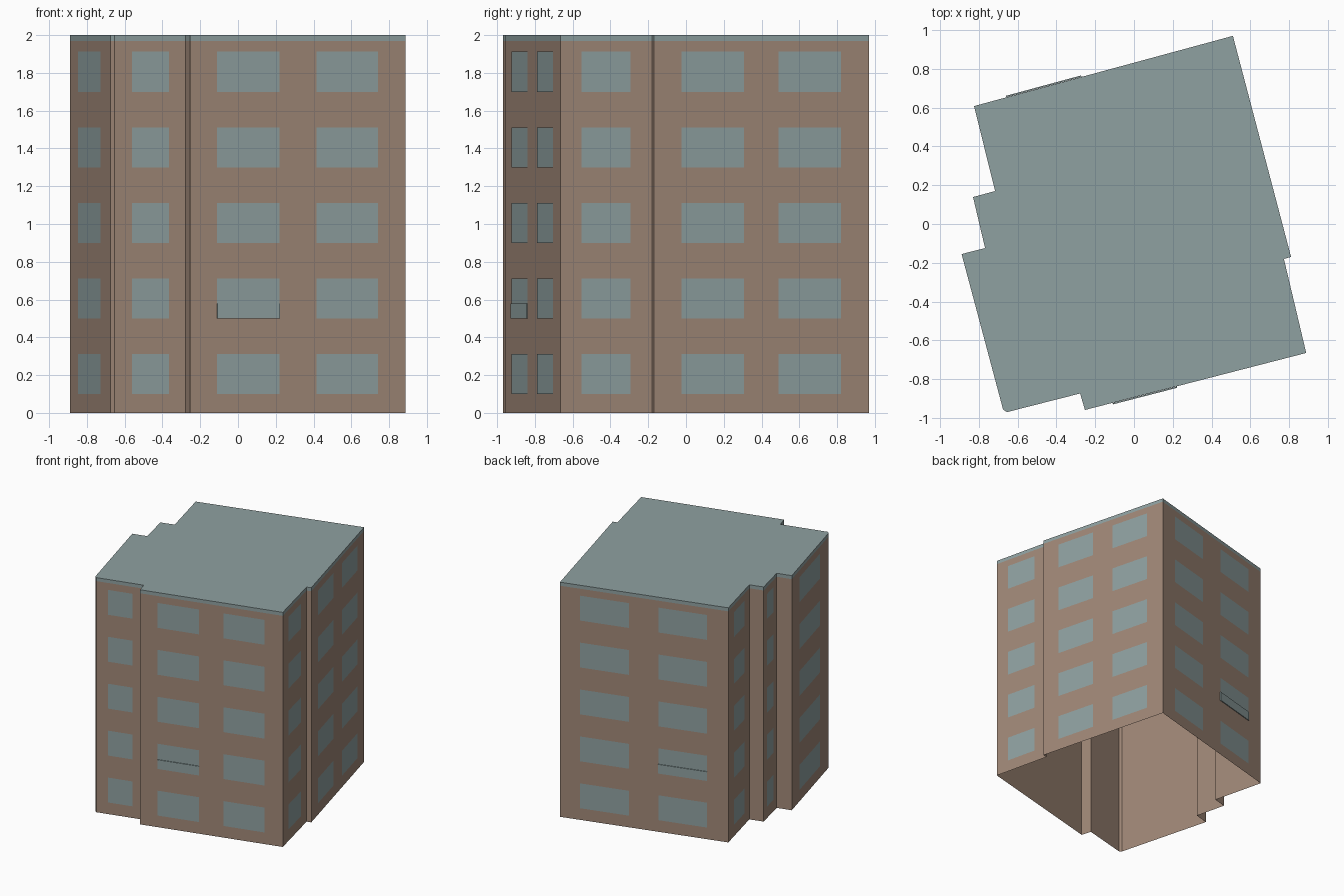
import bpy
import bmesh
from mathutils import Vector

cube = bpy.data.objects.get("Cube")
if cube:
    bpy.data.objects.remove(cube, do_unlink=True)

HEIGHT, BAND_Z = 2.0, 1.97
FLOORS, FLOOR_STEP, SILL, WINDOW_H = 5, 0.4, 0.1, 0.212


def material(name, rgb):
    m = bpy.data.materials.new(name)
    m.use_nodes = True
    m.diffuse_color = (*rgb, 1)
    m.node_tree.nodes["Principled BSDF"].inputs["Base Color"].default_value = (*rgb, 1)
    return m


brown = material("brown_wall", (0.35, 0.245, 0.185))
teal = material("grey_teal", (0.275, 0.355, 0.355))

# Footprint corners, counter-clockwise; each with the window spans
# (as fractions) of the wall that starts there
PLAN = [
    ((-0.825, 0.608), [(0.25, 0.75)]),
    ((-0.716, 0.17), []),
    ((-0.83, 0.139), [(0.25, 0.75)]),
    ((-0.768, -0.124), []),
    ((-0.889, -0.155), [(0.2, 0.76)]),
    ((-0.675, -0.957), []),
    ((-0.655, -0.97), [(0.25, 0.77)]),
    ((-0.278, -0.874), []),
    ((-0.253, -0.959), [(0.125, 0.415), (0.586, 0.871)]),
    ((0.888, -0.665), [(0.227, 0.763)]),
    ((0.773, -0.18), []),
    ((0.81, -0.17), [(0.127, 0.417), (0.579, 0.869)]),
    ((0.51, 0.97), [(0.12, 0.41), (0.585, 0.875)]),
]
CORNERS = [Vector((*p, 0)) for p, _ in PLAN]
COUNT = len(PLAN)


def finish(bm, name, mats):
    mesh = bpy.data.meshes.new(name)
    bm.to_mesh(mesh)
    bm.free()
    for m in mats:
        mesh.materials.append(m)
    obj = bpy.data.objects.new(name, mesh)
    bpy.context.collection.objects.link(obj)
    return obj


def wall_point(i, t, z, out):
    a, b = CORNERS[i], CORNERS[(i + 1) % COUNT]
    d = (b - a).normalized()
    return a.lerp(b, t) + Vector((d.y, -d.x, 0)) * out + Vector((0, 0, z))


def plate(bm, i, span, z0, z1, out):
    ends = [(span[0], z0), (span[1], z0), (span[1], z1), (span[0], z1)]
    return bm.faces.new([bm.verts.new(wall_point(i, t, z, out)) for t, z in ends])


# Building shell: walls, roof edge band and roof, open underneath
bm = bmesh.new()
rings = [[bm.verts.new(c + Vector((0, 0, z))) for c in CORNERS]
         for z in (0, BAND_Z, HEIGHT)]
for level in range(2):
    low, high = rings[level], rings[level + 1]
    for i in range(COUNT):
        j = (i + 1) % COUNT
        bm.faces.new((low[i], low[j], high[j], high[i])).material_index = level
bm.faces.new(rings[2]).material_index = 1
finish(bm, "building_shell", [brown, teal])

# Windows: one row of plates per floor
bm = bmesh.new()
for i, (_, spans) in enumerate(PLAN):
    for span in spans:
        for floor in range(FLOORS):
            z = SILL + floor * FLOOR_STEP
            plate(bm, i, span, z, z + WINDOW_H, 0.002)
finish(bm, "windows", [teal])

# Raised lower panels on two second-floor windows
for name, wall, column in (("front_window_panel", 8, 0), ("back_window_panel", 12, 1)):
    bm = bmesh.new()
    z = SILL + FLOOR_STEP
    face = plate(bm, wall, PLAN[wall][1][column], z, z + 0.078, 0.008)
    normal = wall_point(wall, 0, 0, 1) - CORNERS[wall]
    ext = bmesh.ops.extrude_face_region(bm, geom=[face], use_keep_orig=True)
    bmesh.ops.translate(bm, vec=normal * -0.007,
                        verts=[v for v in ext["geom"] if isinstance(v, bmesh.types.BMVert)])
    bmesh.ops.recalc_face_normals(bm, faces=bm.faces)
    finish(bm, name, [teal])
